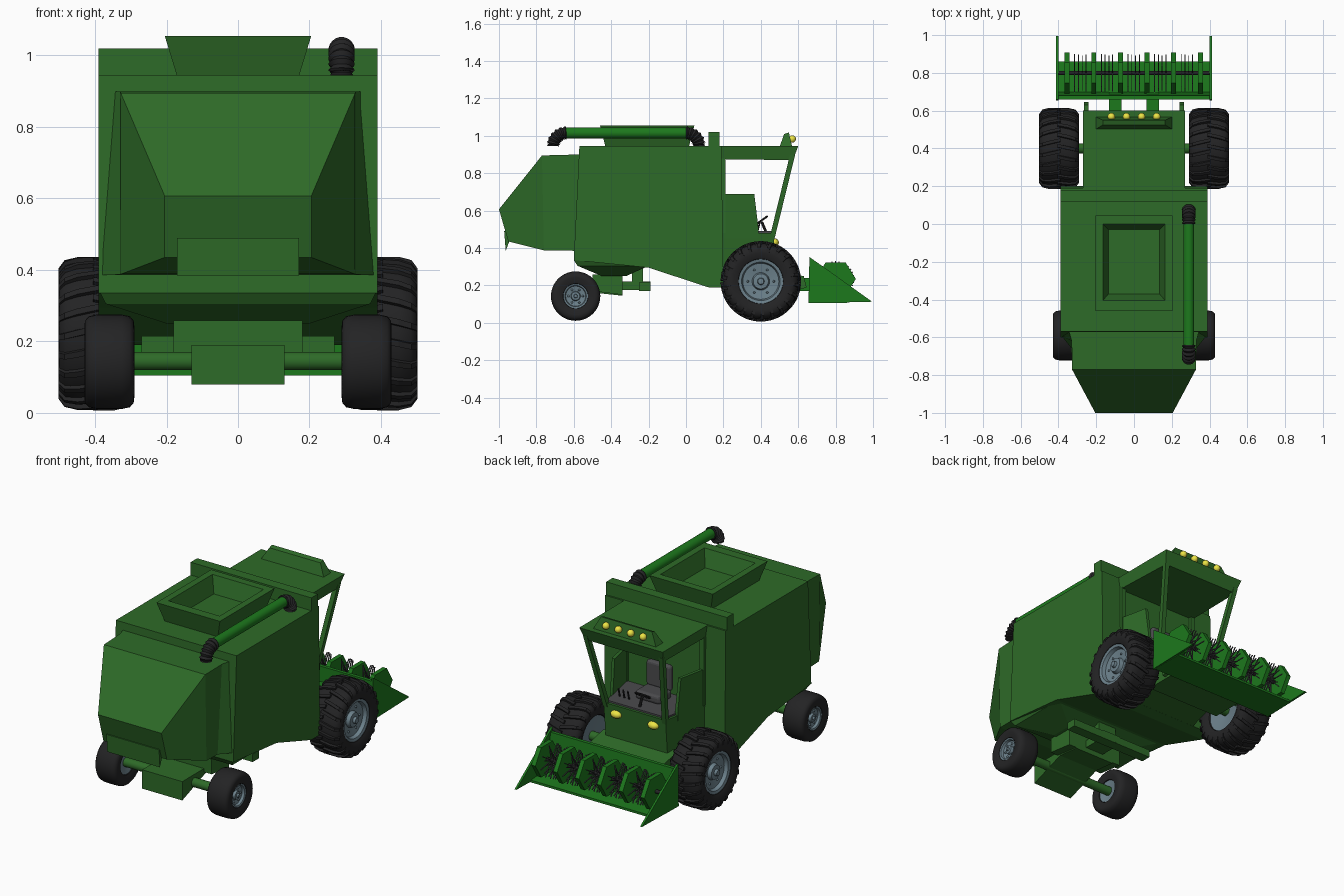
import bpy, bmesh
from math import sin, cos, pi, tau, radians
from mathutils import Vector, Matrix

if "Cube" in bpy.data.objects:
    bpy.data.objects.remove(bpy.data.objects["Cube"])

def mat(name, *c):
    m = bpy.data.materials.new(name)
    m.diffuse_color = (*c, 1)
    m.use_nodes = True
    m.node_tree.nodes["Principled BSDF"].inputs["Base Color"].default_value = m.diffuse_color
    return m

GREEN = mat("body_green", .027, .145, .021)
BRIGHT = mat("bright_green", .012, .19, .012)
RUBBER = mat("rubber", .017, .017, .018)
RIM = mat("rim_grey", .15, .22, .26)
LAMP = mat("lamp_yellow", .85, .78, .06)
SEAT = mat("seat_grey", .07, .07, .075)

def finish(bm, name, m, smooth=False):
    bmesh.ops.recalc_face_normals(bm, faces=bm.faces[:])
    me = bpy.data.meshes.new(name)
    bm.to_mesh(me)
    bm.free()
    ob = bpy.data.objects.new(name, me)
    bpy.context.collection.objects.link(ob)
    me.materials.append(m)
    if smooth:
        bpy.ops.object.select_all(action='DESELECT')
        ob.select_set(True)
        bpy.context.view_layer.objects.active = ob
        bpy.ops.object.shade_smooth_by_angle(angle=radians(40))
    return ob

def skin(bm, rings, cap=True):
    rings = [[bm.verts.new(p) for p in r] for r in rings]
    n = len(rings[0])
    for a, b in zip(rings, rings[1:]):
        for i in range(n):
            bm.faces.new((a[i], a[(i + 1) % n], b[(i + 1) % n], b[i]))
    if cap:
        bm.faces.new(rings[0])
        bm.faces.new(rings[-1])

def prism(name, pts, m, x=0):
    """Side profile of (y, z, half width), mirrored across x."""
    bm = bmesh.new()
    skin(bm, [[(x + s * h, y, z) for y, z, h in pts] for s in (-1, 1)])
    return finish(bm, name, m)

def box(name, x0, x1, y0, y1, z0, z1, m):
    h = abs(x1 - x0) / 2
    return prism(name, [(y0, z0, h), (y1, z0, h), (y1, z1, h), (y0, z1, h)], m, (x0 + x1) / 2)

def rect(hx, y0, y1, z):
    return [(-hx, y0, z), (hx, y0, z), (hx, y1, z), (-hx, y1, z)]

def sweep(bm, pts, radii, n=16):
    pts = [Vector(p) for p in pts]
    rings = []
    for i, p in enumerate(pts):
        t = (pts[min(i + 1, len(pts) - 1)] - pts[max(i - 1, 0)]).normalized()
        u = t.cross(Vector((0, 0, 1)) if abs(t.z) > .99 else Vector((1, 0, 0)))
        if abs(t.z) > .99 or u.length < .1:
            u = t.cross(Vector((0, 1, 0)))
        u.normalize()
        v = t.cross(u)
        r = radii if isinstance(radii, float) else radii[i]
        rings.append([p + r * (u * cos(k) + v * sin(k))
                      for k in [tau * (j + .5) / n for j in range(n)]])
    skin(bm, rings)

def tube(name, pts, r, m, n=16):
    bm = bmesh.new()
    sweep(bm, pts, r, n)
    return finish(bm, name, m, n > 6)

def ball(name, loc, scale, m):
    bm = bmesh.new()
    bmesh.ops.create_uvsphere(bm, u_segments=16, v_segments=10, radius=1,
                              matrix=Matrix.Translation(loc) @ Matrix.Diagonal((*scale, 1)))
    return finish(bm, name, m, True)

def lathe(name, prof, c, s, m, n=40):
    """Profile of (outward x, radius) turned about the x axis through c."""
    bm = bmesh.new()
    skin(bm, [[(c[0] + s * x, c[1] + r * cos(tau * j / n), c[2] + r * sin(tau * j / n))
               for j in range(n)] for x, r in prof], False)
    return finish(bm, name, m, True)

# main body, belly and raised front wall
W = .39
prism("main_body", [(-.57, .945, W), (.19, .945, W), (.2, .19, W), (.12, .19, W),
                    (-.2, .295, W), (-.6, .335, W)], GREEN)
bm = bmesh.new()
skin(bm, [rect(.385, -.6, -.2, .335), rect(.37, -.58, -.2, .305), rect(.2, -.45, -.32, .25)])
finish(bm, "belly", GREEN)
box("front_wall", -W, W, .12, .18, .93, 1.02, GREEN)

# rear hood, lofted through (top, bottom) pairs of (y, z, half width)
bm = bmesh.new()
skin(bm, [[(-ht, yt, zt), (ht, yt, zt), (hb, yb, zb), (-hb, yb, zb)]
          for (yt, zt, ht), (yb, zb, hb) in [
              ((-.565, .9, .345), (-.59, .385, .385)),
              ((-.62, .899, .33), (-.66, .387, .33)),
              ((-.77, .895, .328), (-.76, .388, .328)),
              ((-1, .607, .205), (-.95, .435, .205))]])
finish(bm, "rear_hood", GREEN)
prism("rear_flap", [(-.972, .49, .17), (-.964, .385, .17), (-.945, .435, .17), (-.955, .49, .17)], GREEN)

# grain hopper
bm = bmesh.new()
skin(bm, [rect(.17, -.43, .015, .94), rect(.205, -.46, .045, 1.055),
          rect(.165, -.405, 0, 1.055), rect(.135, -.37, -.03, .96)])
finish(bm, "grain_hopper", GREEN)

# unloading pipe with ribbed elbows
tube("unloading_pipe", [(.29, -.65, 1.015), (.29, .01, 1.015)], .029, BRIGHT, 20)
for nm, y, s in (("front_elbow", 0, 1), ("rear_elbow", -.64, -1)):
    N = 24
    pts = [(.29, y + s * .07 * sin(pi / 2 * i / N), .945 + .07 * cos(pi / 2 * i / N)) for i in range(N + 1)]
    tube(nm, pts, [.033 + .004 * sin(i * pi / 2) for i in range(N + 1)], RUBBER, 20)

# cab shell
prism("cab_base", [(.19, .19, .26), (.45, .2, .2), (.475, .48, .2), (.19, .48, .26)], GREEN)
prism("cab_roof", [(.19, .875, .26), (.572, .87, .25), (.6, .945, .27), (.18, .945, .27)], GREEN)
prism("lamp_bar", [(.5, .94, .205), (.525, 1.01, .165), (.55, 1.018, .165), (.568, .94, .205)], GREEN)
for s, side in ((1, "right"), (-1, "left")):
    tube(side + "_front_pillar", [(s * .19, .462, .46), (s * .245, .57, .9)], .019, GREEN, 4)
    box(side + "_rear_pillar", s * .235, s * .262, .19, .21, .48, .88, GREEN)
    bm = bmesh.new()
    outline = [(.195, .45), (.195, .69), (.365, .69), (.388, .5), (.388, .45)]
    skin(bm, [[(s * (.26 - (y - .19) * .21 - d), y, z) for y, z in outline] for d in (0, .018)])
    finish(bm, side + "_cab_panel", GREEN)
    ball(side + "_headlight", (s * .12, .472, .43), (.034, .025, .022), LAMP)
for x in (-.12, -.04, .04, .12):
    ball("roof_lamp", (x, .568, .983), (.02, .02, .02), LAMP)

# cab interior
prism("cab_floor", [(.2, .478, .24), (.46, .478, .19), (.46, .49, .19), (.2, .49, .24)], SEAT)
for nm, b in (("seat_cushion", (-.08, .08, .24, .36, .49, .54)), ("seat_back", (-.08, .08, .225, .26, .53, .68))):
    ob = box(nm, *b, SEAT)
    bv = ob.modifiers.new("round", 'BEVEL')
    bv.width, bv.segments = .016, 3
tube("steering_column", [(0, .43, .48), (0, .405, .54)], .008, RUBBER, 8)
bm = bmesh.new()
ring = [Matrix.Rotation(radians(35), 4, 'X') @ Vector((.04 * cos(tau * i / 20), .04 * sin(tau * i / 20), 0))
        + Vector((0, .4, .545)) for i in range(21)]
sweep(bm, ring, .006, 6)
finish(bm, "steering_wheel", RUBBER, True)
for x in (.1, .13, .16):
    tube("lever", [(x, .38, .48), (x, .395, .54)], .005, RUBBER, 8)

# wheels: treaded front pair, plain rear pair
def wheel(name, s, cx, y, z, R, hw, rr):
    c = (s * cx, y, z)
    half = [(.6, rr / R), (.86, rr / R + .04), (1, .74), (.97, .86), (.82, .95), (.5, .985)]
    prof = [(hw * x, R * r) for x, r in half]
    prof = prof + [(-x, r) for x, r in reversed(prof)]
    lathe(name + "_tyre", prof + prof[:1], c, s, RUBBER)
    rim = [(.84, 1.06), (.8, .92), (.6, .86), (.52, .42), (.72, .36), (.74, .17), (.88, .14), (.89, .001)]
    rim = [(hw * x, rr * r) for x, r in rim]
    lathe(name + "_rim", rim + [(-hw * .6, .001), (-hw * .8, rr * 1.05)], c, s, RIM)
    for k in range(6):
        a = tau * k / 6
        ball(name + "_bolt", (s * (cx + hw * .58), y + rr * .62 * cos(a), z + rr * .62 * sin(a)),
             (.006, .006, .006), RIM)

def lugs(name, s, cx, y, z, R, hw):
    bm = bmesh.new()
    n = 22
    for k in range(n):
        for t in (-1, 1):
            rings = []
            # each lug runs from the centre line over the shoulder
            for f, r in ((-.08, .985), (.5, .985), (.84, .94), (1.0, .83)):
                a = tau * (k + .25 * t) / n + .13 * max(f, 0)
                rings.append([(s * cx + t * hw * f * (1 if r2 < .03 else 1.0),
                               y + (R * r + r2) * cos(a + w), z + (R * r + r2) * sin(a + w))
                              for w, r2 in ((-.055, -.012), (-.04, .012), (.04, .012), (.055, -.012))])
            skin(bm, rings)
    finish(bm, name, RUBBER)

for s, side in ((1, "right"), (-1, "left")):
    wheel(side + "_front", s, .397, .4, .222, .206, .105, .112)
    lugs(side + "_front_tread", s, .397, .4, .222, .206, .105)
    wheel(side + "_rear", s, .36, -.59, .143, .134, .07, .062)

# axles and rear undercarriage
tube("front_axle", [(-.34, .4, .222), (.34, .4, .222)], .026, GREEN)
tube("rear_axle", [(-.33, -.59, .145), (.33, -.59, .145)], .026, GREEN)
prism("axle_box", [(-.7, .08, .13), (-.48, .16, .13), (-.34, .145, .13), (-.34, .19, .13), (-.7, .19, .13)], GREEN)
prism("axle_bracket", [(-.5, .17, .18), (-.34, .15, .18), (-.34, .258, .18), (-.5, .258, .18)], GREEN)
box("drawbar", -.27, .27, -.25, -.19, .17, .215, GREEN)
box("drawbar_beam", -.06, .06, -.36, -.19, .175, .22, GREEN)
box("drawbar_post", -.06, .06, -.29, -.23, .21, .31, GREEN)

# feeder between cab and header
prism("feeder_deck", [(.42, .15, .24), (.6, .15, .24), (.6, .25, .24), (.42, .29, .24)], GREEN)
for s in (-1, 1):
    prism("feeder_tab", [(.56, .16, .012), (.645, .19, .012), (.63, .25, .012), (.56, .26, .012)], GREEN, s * .252)
    box("header_arm", s * .065, s * .133, .55, .7, .17, .24, BRIGHT)

# header trough, end plates and reel
prism("header_trough", [(.68, .33, .405), (.66, .33, .405), (.66, .105, .405), (.86, .105, .405),
                        (.86, .118, .405), (.7, .13, .405)], BRIGHT)
for s in (-1, 1):
    prism("header_end_plate", [(.655, .105, .006), (.995, .113, .006), (.755, .285, .006), (.66, .352, .006)],
          BRIGHT, s * .406)
tube("reel_axle", [(-.4, .8, .235), (.4, .8, .235)], .011, RUBBER)
for i in range(6):
    x = -.354 + i * .141
    hexa = [(.8 + .108 * cos(pi / 3 * k), .235 + .1 * sin(pi / 3 * k), .013) for k in range(6)]
    prism("reel_plate", hexa, BRIGHT, x)
bm = bmesh.new()
for g in range(5):
    for t in range(4):
        x = -.284 + g * .141 + (t - 1.5) * .02
        for k in range(8):
            a = tau * (k + t * .25) / 8
            sweep(bm, [(x, .8, .235), (x, .8 + .1 * cos(a), .235 + .095 * sin(a))], .0035, 4)
finish(bm, "reel_tines", SEAT)
